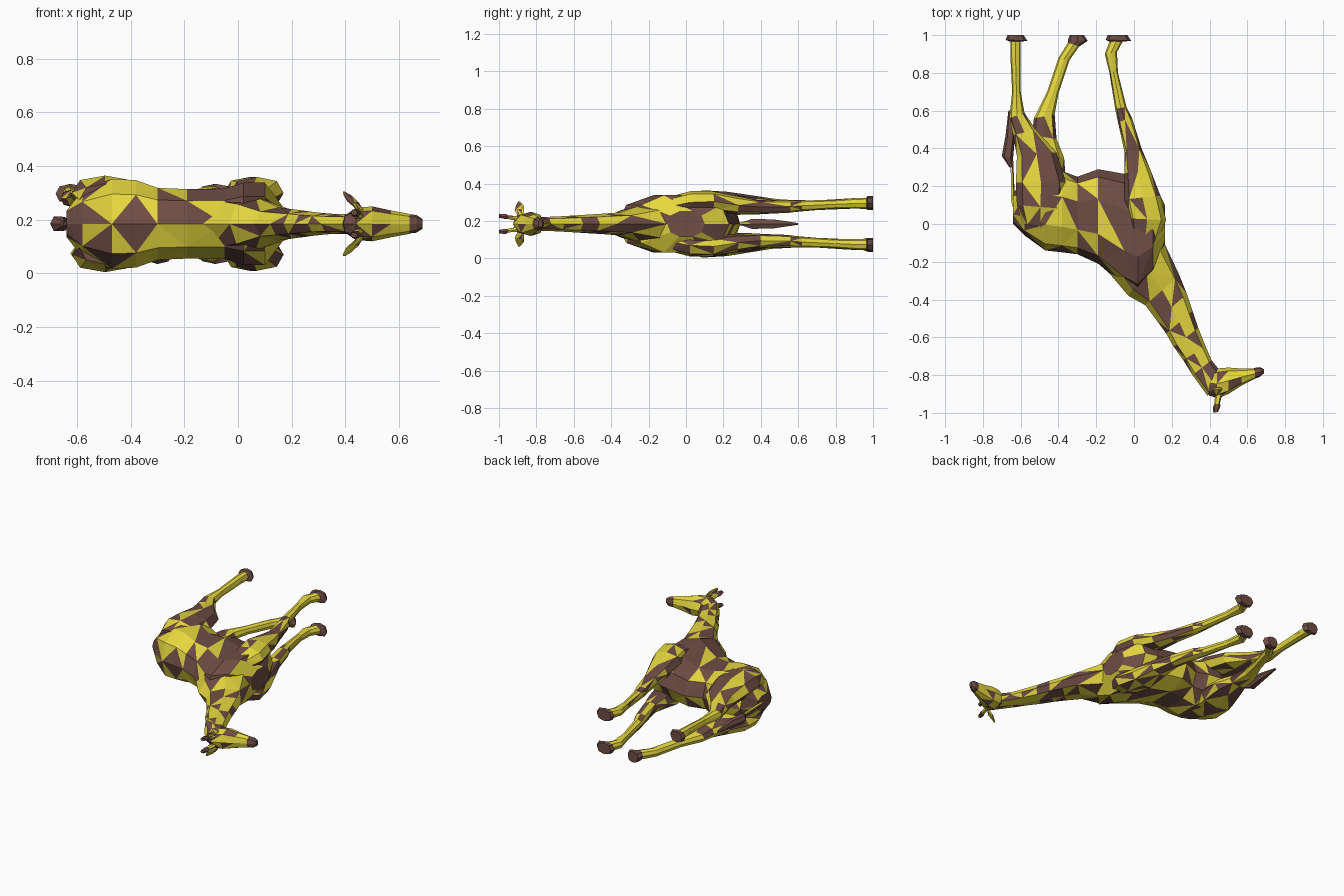
import bpy, bmesh, math, random
from mathutils import Vector

random.seed(7)
MID = 0.184  # plane of symmetry (the animal lies on its side)


def material(name, rgb):
    m = bpy.data.materials.new(name)
    m.diffuse_color = (*rgb, 1)
    return m


YELLOW = material("yellow_coat", (0.80, 0.69, 0.05))
BROWN = material("brown_patch", (0.16, 0.075, 0.06))


def loft(name, rings, sides=8, patches=None, default=0.5):
    """Rings are (x1, y1, x2, y2, z, half_width); patches gives the brown share per band."""
    bm = bmesh.new()
    loops = []
    for x1, y1, x2, y2, z, hw in rings:
        a, b = Vector((x1, y1, z)), Vector((x2, y2, z))
        c, u = (a + b) / 2, (b - a) / 2
        loop = []
        for i in range(sides):
            t = 2 * math.pi * i / sides
            s, k = math.sin(t), math.cos(t)
            s = math.copysign(abs(s) ** 0.85, s)
            k = math.copysign(abs(k) ** 0.85, k)
            loop.append(bm.verts.new(c + u * k + Vector((0, 0, hw * s))))
        loops.append(loop)
    for r in range(len(loops) - 1):
        p = patches[r] if patches else default
        for i in range(sides):
            j = (i + 1) % sides
            a, b, c, d = loops[r][i], loops[r][j], loops[r + 1][j], loops[r + 1][i]
            tris = ((a, b, c), (a, c, d)) if (r + i) % 2 else ((a, b, d), (b, c, d))
            for tri in tris:
                bm.faces.new(tri).material_index = int(random.random() < p)
    for loop, p in ((loops[0], patches[0] if patches else default),
                    (loops[-1], patches[-1] if patches else default)):
        bm.faces.new(loop).material_index = int(p >= 0.5)
    bmesh.ops.recalc_face_normals(bm, faces=bm.faces)
    mesh = bpy.data.meshes.new(name)
    bm.to_mesh(mesh)
    bm.free()
    mesh.materials.append(YELLOW)
    mesh.materials.append(BROWN)
    ob = bpy.data.objects.new(name, mesh)
    bpy.context.collection.objects.link(ob)
    return ob


def side_loft(name, side, rings, **kw):
    """Loft whose z values are offsets from the symmetry plane."""
    return loft(name, [(*r[:4], MID + side * r[4], r[5]) for r in rings], **kw)


# Torso from rump to chest
loft("torso", [(x, t, x, b, MID, w) for x, t, b, w in (
    (-0.64, 0.00, 0.16, 0.05), (-0.58, -0.06, 0.25, 0.13), (-0.47, -0.14, 0.29, 0.175),
    (-0.38, -0.15, 0.28, 0.17), (-0.30, -0.16, 0.25, 0.14), (-0.19, -0.21, 0.29, 0.135),
    (-0.05, -0.33, 0.265, 0.137), (0.02, -0.37, 0.25, 0.16), (0.10, -0.28, 0.23, 0.16),
    (0.165, -0.10, 0.10, 0.07))], sides=10)

# Neck from withers to skull
loft("neck", [(*r[:4], MID, r[4]) for r in (
    (-0.14, -0.25, 0.15, 0.04, 0.12), (-0.03, -0.38, 0.16, -0.10, 0.10),
    (0.06, -0.43, 0.24, -0.27, 0.062), (0.12, -0.51, 0.28, -0.37, 0.055),
    (0.17, -0.58, 0.31, -0.46, 0.050), (0.21, -0.65, 0.34, -0.55, 0.045),
    (0.26, -0.72, 0.38, -0.65, 0.040), (0.31, -0.80, 0.41, -0.72, 0.037),
    (0.39, -0.91, 0.45, -0.77, 0.037))])

# Head and dark muzzle
loft("head", [(*r[:4], MID, r[4]) for r in (
    (0.385, -0.90, 0.42, -0.78, 0.035), (0.44, -0.925, 0.44, -0.765, 0.060),
    (0.50, -0.90, 0.50, -0.76, 0.065), (0.57, -0.855, 0.57, -0.765, 0.050),
    (0.64, -0.82, 0.64, -0.765, 0.037))], patches=[0.6, 0.25, 0.1, 0])
loft("muzzle", [(*r[:4], MID, r[4]) for r in (
    (0.635, -0.82, 0.635, -0.762, 0.036), (0.665, -0.81, 0.665, -0.758, 0.033),
    (0.688, -0.79, 0.688, -0.768, 0.018))], default=1)

# Tail with tuft
loft("tail", [(-0.62, 0.0, -0.60, 0.02, MID, 0.015), (-0.652, 0.12, -0.63, 0.12, MID, 0.012),
              (-0.655, 0.35, -0.64, 0.35, MID, 0.008)], sides=5, default=0.4)
loft("tail_tuft", [(-0.66, 0.30, -0.64, 0.30, MID, 0.010), (-0.70, 0.36, -0.64, 0.35, MID, 0.03),
                   (-0.68, 0.47, -0.63, 0.46, MID, 0.027),
                   (-0.665, 0.60, -0.65, 0.60, MID, 0.005)], sides=6, default=1)

FRONT = [(-0.01, -0.12, 0.12, -0.10, 0.09, 0.05), (-0.03, 0.03, 0.17, 0.02, 0.115, 0.06),
         (-0.05, 0.13, 0.14, 0.15, 0.120, 0.055), (-0.05, 0.27, 0.09, 0.28, 0.10, 0.048),
         (-0.05, 0.38, 0.04, 0.40, 0.09, 0.037), (-0.085, 0.54, -0.01, 0.56, 0.092, 0.033),
         (-0.10, 0.61, -0.04, 0.62, 0.097, 0.028), (-0.13, 0.80, -0.085, 0.80, 0.105, 0.024),
         (-0.155, 0.90, -0.09, 0.91, 0.11, 0.028), (-0.13, 0.965, -0.06, 0.965, 0.11, 0.03)]
THIGH = [(-0.59, 0.00, -0.40, -0.03, 0.09, 0.06), (-0.62, 0.10, -0.37, 0.08, 0.115, 0.065),
         (-0.625, 0.22, -0.36, 0.22, 0.11, 0.062)]
HIND_BACK = THIGH + [
    (-0.62, 0.36, -0.41, 0.38, 0.10, 0.05), (-0.64, 0.47, -0.52, 0.50, 0.095, 0.038),
    (-0.66, 0.56, -0.58, 0.59, 0.095, 0.032), (-0.645, 0.70, -0.60, 0.70, 0.10, 0.026),
    (-0.655, 0.90, -0.60, 0.90, 0.11, 0.028), (-0.655, 0.965, -0.60, 0.965, 0.11, 0.03)]
HIND_FWD = THIGH + [
    (-0.58, 0.36, -0.37, 0.35, 0.10, 0.05), (-0.54, 0.47, -0.41, 0.45, 0.095, 0.038),
    (-0.53, 0.56, -0.42, 0.58, 0.095, 0.032), (-0.46, 0.70, -0.40, 0.69, 0.10, 0.026),
    (-0.40, 0.88, -0.34, 0.87, 0.11, 0.028), (-0.35, 0.96, -0.29, 0.94, 0.11, 0.03)]


def leg(name, side, rings, hoof_x1, hoof_x2, coat):
    side_loft(name, side, rings, patches=coat)
    r = rings[-1]
    side_loft(name + "_hoof", side, [
        (r[0], r[1], r[2], r[3], 0.11, 0.031), (hoof_x1 + 0.01, 0.975, hoof_x2, 0.97, 0.112, 0.037),
        (hoof_x1 + 0.02, 1.0, hoof_x2 - 0.02, 1.0, 0.112, 0.037)], default=1)


front_coat = [0.5, 0.5, 0.5, 0.5, 0.5, 0.4, 0.05, 0, 0]
hind_coat = [0.5, 0.5, 0.6, 0.6, 0.4, 0, 0, 0]
for side, label in ((1, "upper"), (-1, "lower")):
    leg("front_leg_" + label, side, FRONT, -0.16, -0.015, front_coat)
    # Ears
    side_loft("ear_" + label, side, [
        (0.45, -0.90, 0.47, -0.87, 0.045, 0.012), (0.43, -0.915, 0.455, -0.865, 0.07, 0.012),
        (0.40, -0.91, 0.43, -0.865, 0.095, 0.012), (0.39, -0.90, 0.40, -0.885, 0.115, 0.006)],
        sides=6, default=0.3)
    # Horns
    side_loft("horn_" + label, side, [
        (0.43, -0.90, 0.47, -0.89, 0.028, 0.014), (0.425, -0.955, 0.455, -0.95, 0.036, 0.011),
        (0.418, -0.97, 0.458, -0.962, 0.040, 0.015), (0.42, -1.0, 0.445, -0.995, 0.042, 0.011)],
        sides=6, patches=[0.1, 1, 1])
leg("hind_leg_upper", 1, HIND_BACK, -0.69, -0.565, hind_coat)
leg("hind_leg_lower", -1, HIND_FWD, -0.36, -0.245, hind_coat)
